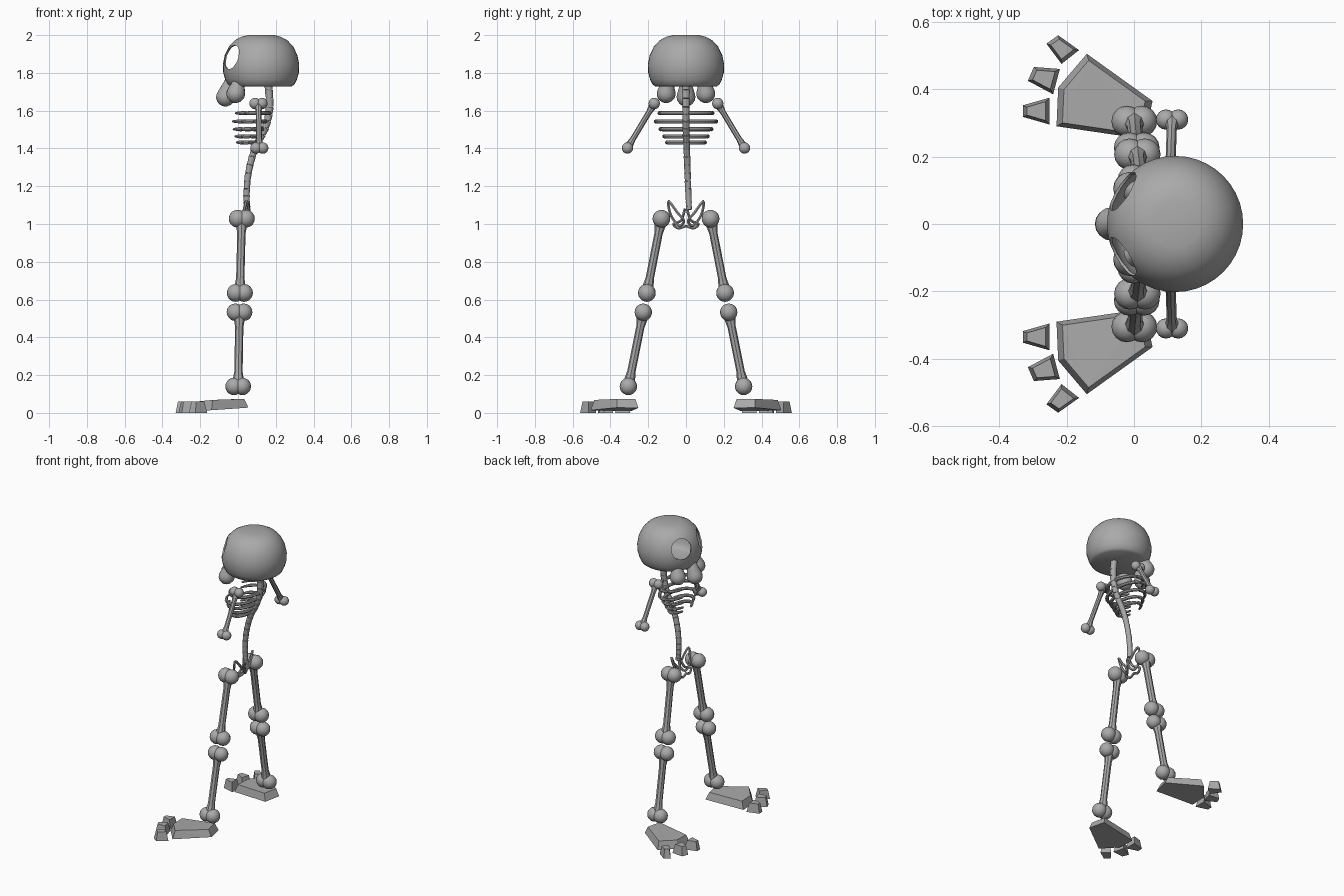
import bpy, bmesh, math
from mathutils import Vector, Matrix

cube = bpy.data.objects.get("Cube")
if cube:
    bpy.data.objects.remove(cube)

bone_mat = bpy.data.materials.new("bone_grey")
bone_mat.use_nodes = True
GREY = (0.4, 0.4, 0.4, 1)
bone_mat.diffuse_color = GREY
bone_mat.node_tree.nodes["Principled BSDF"].inputs["Base Color"].default_value = GREY


def add(name, bm, smooth=None):
    """Turn a bmesh into a finished object."""
    bmesh.ops.recalc_face_normals(bm, faces=bm.faces)
    me = bpy.data.meshes.new(name)
    bm.to_mesh(me)
    bm.free()
    me.materials.append(bone_mat)
    ob = bpy.data.objects.new(name, me)
    bpy.context.collection.objects.link(ob)
    if smooth:
        bpy.ops.object.select_all(action='DESELECT')
        ob.select_set(True)
        bpy.context.view_layer.objects.active = ob
        bpy.ops.object.shade_smooth_by_angle(angle=math.radians(smooth))
    return ob


def tube(name, pts, radius, sides=8, closed=False, smooth=40):
    """Sweep a round section along a path; radius is a number or a list."""
    pts = [Vector(p) for p in pts]
    radii = radius if isinstance(radius, list) else [radius] * len(pts)
    bm = bmesh.new()
    rings = []
    n = len(pts)
    for i, p in enumerate(pts):
        a = pts[i - 1] if i or closed else p
        b = pts[(i + 1) % n] if i < n - 1 or closed else p
        t = (b - a).normalized()
        ref = Vector((1, 0, 0)) if abs(t.x) < 0.9 else Vector((0, 0, 1))
        u = (ref - t * ref.dot(t)).normalized()
        v = t.cross(u)
        rings.append([bm.verts.new(p + radii[i] * (u * math.cos(k * math.tau / sides)
                      + v * math.sin(k * math.tau / sides))) for k in range(sides)])
    for i in range(n if closed else n - 1):
        r, s = rings[i], rings[(i + 1) % n]
        for k in range(sides):
            m = (k + 1) % sides
            bm.faces.new((r[k], r[m], s[m], s[k]))
    if not closed:
        bm.faces.new(rings[0])
        bm.faces.new(rings[-1])
    return add(name, bm, smooth)


def arc_path(ctrl, steps=6, closed=False):
    """Smooth path through control points."""
    c = [Vector(p) for p in ctrl]
    n = len(c)
    pick = (lambda i: c[i % n]) if closed else (lambda i: c[max(0, min(n - 1, i))])
    out = []
    for i in range(n if closed else n - 1):
        a, b, d, e = pick(i - 1), pick(i), pick(i + 1), pick(i + 2)
        for k in range(steps):
            t = k / steps
            out.append(0.5 * (2 * b + (d - a) * t + (2 * a - 5 * b + 4 * d - e) * t * t
                              + (3 * b - a - 3 * d + e) * t ** 3))
    return out if closed else out + [c[-1]]


def bone(name, top, bottom, shaft, knob, spread):
    """Long bone: faceted shaft with a pair of round knobs at each end."""
    a, b = Vector(top), Vector(bottom)
    tube(name + "_shaft", [a.lerp(b, t) for t in (0, .1, .2, .8, .9, 1)],
         [shaft * f for f in (1.6, 1.3, 1, 1, 1.3, 1.6)], smooth=25)
    bm = bmesh.new()
    for end in (a, b):
        for s in (-1, 1):
            bmesh.ops.create_uvsphere(bm, u_segments=16, v_segments=10, radius=knob,
                                      matrix=Matrix.Translation(end + Vector((s * spread, 0, 0))))
    add(name + "_knobs", bm, 40)


def slab(name, outline, low, high, inset):
    """Flat-faced block: outline at low heights, shrunken outline at high heights."""
    bm = bmesh.new()
    mid = sum((Vector(p) for p in outline), Vector((0, 0))) / len(outline)
    for p in outline:
        q = Vector(p).lerp(mid, inset)
        bm.verts.new((p[0], p[1], low(p[0])))
        bm.verts.new((q.x, q.y, high(q.x)))
    bmesh.ops.convex_hull(bm, input=bm.verts)
    add(name, bm)


# Skull: hollow lathed shell with two eye holes
profile = [(0, 2), (.07, 2), (.105, 1.991), (.14, 1.972), (.17, 1.94), (.192, 1.895), (.202, 1.845),
           (.2, 1.8), (.19, 1.765), (.177, 1.738), (.16, 1.727), (0, 1.727)]
bm = bmesh.new()
vs = [bm.verts.new((r, 0, z)) for r, z in profile]
es = [bm.edges.new(e) for e in zip(vs, vs[1:])]
bmesh.ops.spin(bm, geom=vs + es, cent=(0, 0, 0), axis=(0, 0, 1), angle=math.tau, steps=40)
bmesh.ops.remove_doubles(bm, verts=bm.verts, dist=1e-4)
bmesh.ops.translate(bm, verts=bm.verts, vec=(.122, 0, 0))
skull = add("skull", bm, 40)
shell = skull.modifiers.new("shell", 'SOLIDIFY')
shell.thickness = .008
cutters = []
for s in (-1, 1):
    aim = Vector((-.83, s * .53, .25)).normalized()
    bm = bmesh.new()
    bmesh.ops.create_cone(bm, cap_ends=True, segments=28, radius1=.066, radius2=.066, depth=.12,
                          matrix=Matrix.Translation((-.038, s * .1, 1.885))
                          @ aim.to_track_quat('Z', 'Y').to_matrix().to_4x4())
    cutter = add("eye_cutter", bm)
    cutter.hide_render = True
    cutters.append(cutter)
    hole = skull.modifiers.new("eye_hole", 'BOOLEAN')
    hole.operation = 'DIFFERENCE'
    hole.solver = 'EXACT'
    hole.object = cutter
bpy.ops.object.select_all(action='DESELECT')
skull.select_set(True)
bpy.context.view_layer.objects.active = skull
for m in list(skull.modifiers):
    bpy.ops.object.modifier_apply(modifier=m.name)
for c in cutters:
    bpy.data.objects.remove(c)

# Upper jaw: three hanging drops
for name, base, tip in (("middle", (-.066, 0, 1.672), (-.03, 0, 1.8)),
                        ("left", (-.012, -.105, 1.69), (.015, -.09, 1.8)),
                        ("right", (-.012, .105, 1.69), (.015, .09, 1.8))):
    a, b = Vector(base), Vector(tip)
    d = (b - a).normalized()
    R = .05
    tube("jaw_drop_" + name,
         [a + d * R * h for h in (-1, -.92, -.7, -.35, 0, .4)] + [a.lerp(b, .5), b],
         [R * f for f in (.05, .39, .71, .94, 1, .92, .66, .3)], 16)

# Spine: a curved stack of vertebrae
spine = arc_path([(.16, 0, 1.74), (.168, 0, 1.62), (.145, 0, 1.51), (.09, .004, 1.4),
                  (.055, .008, 1.27), (.045, .013, 1.15), (.05, .016, 1.075)], 3)
for i, (a, b) in enumerate(zip(spine, spine[1:])):
    r = .022 - .0003 * i
    tube("vertebra_%d" % i, [a, a.lerp(b, .97)], [r, r * .88], 10)

# Ribs: hoops open at the front
for i, (z, half, front) in enumerate(((1.587, .14, -.02), (1.543, .16, -.035), (1.502, .135, -.03),
                                      (1.464, .115, -.02), (1.432, .1, -.01))):
    back = .165 - .018 * i
    cx, rx = (back + front) / 2, (back - front) / 2
    for side, s in (("left", -1), ("right", 1)):
        pts = [(cx + rx * math.cos(t), s * half * math.sin(t), z)
               for t in (k * 2.7 / 14 for k in range(15))]
        tube("rib_%s_%d" % (side, i), pts, [.011] * 12 + [.009, .008, .006], 8)

for side, s in (("left", -1), ("right", 1)):
    # Hip: a leaf-shaped loop and a lower arch
    tube("hip_wing_" + side, arc_path([(.055, s * .012, 1.02), (.06, s * .045, 1.06), (.045, s * .092, 1.12),
                                       (.03, s * .085, 1.06), (.02, s * .06, 1.015), (.03, s * .03, .99)],
                                      4, True), .008, 6, True)
    tube("hip_arch_" + side, arc_path([(.05, s * .006, 1.08), (.03, s * .025, 1.02), (.01, s * .065, 1.0),
                                       (0, s * .04, .978), (.0, 0, .99)], 4), .008, 6)

    # Limbs
    bone("upper_arm_" + side, (.108, s * .168, 1.638), (.113, s * .31, 1.402), .015, .03, .018)
    bone("thigh_" + side, (.02, s * .13, 1.028), (.01, s * .207, .635), .022, .047, .022)
    bone("shin_" + side, (.008, s * .226, .533), (.001, s * .305, .14), .022, .046, .022)

    # Foot and toes
    slab("foot_" + side, [(x, s * y) for x, y in ((-.23, .29), (.03, .252), (.055, .365), (-.14, .505), (-.225, .405))],
         lambda x: .01 + .07 * max(0, x + .2), lambda x: .062 + .1 * (x + .2) if x < -.04 else .074, .14)
    for i, toe in enumerate((((-.33, .352), (-.33, .318), (-.25, .295), (-.25, .375)),
                             ((-.297, .466), (-.315, .425), (-.24, .385), (-.22, .46)),
                             ((-.225, .56), (-.26, .535), (-.215, .475), (-.163, .516)))):
        slab("toe_%s_%d" % (side, i), [(x, s * y) for x, y in toe],
             lambda x: 0, lambda x: .06, .3)
